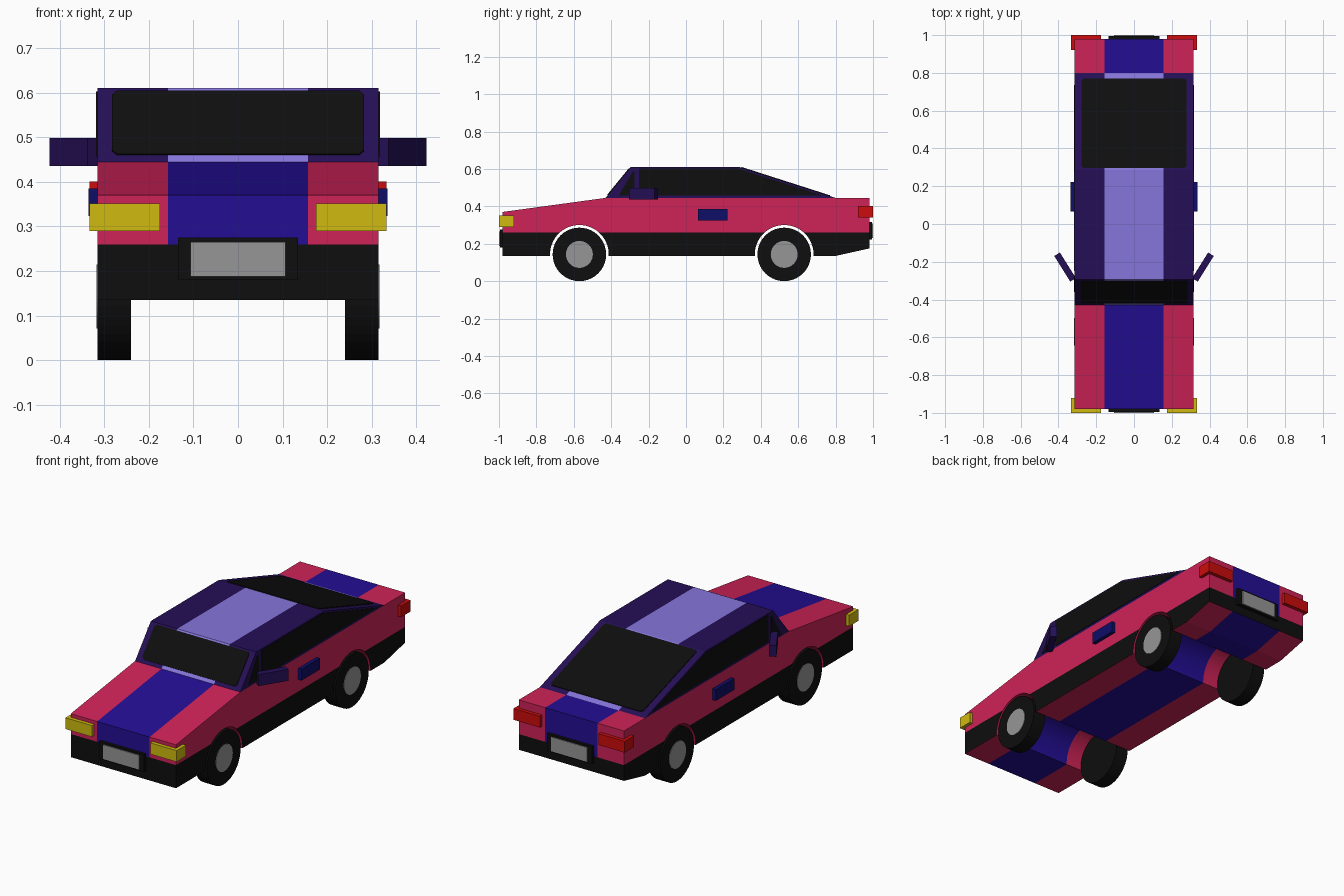
import bpy, bmesh, math
from mathutils import Vector, Matrix

if "Cube" in bpy.data.objects:
    bpy.data.objects.remove(bpy.data.objects["Cube"])


def material(name, r, g, b):
    lin = lambda c: ((c / 255 + 0.055) / 1.055) ** 2.4 if c > 10 else c / 255 / 12.92
    m = bpy.data.materials.new(name)
    m.diffuse_color = (lin(r), lin(g), lin(b), 1)
    m.use_nodes = True
    m.node_tree.nodes["Principled BSDF"].inputs["Base Color"].default_value = m.diffuse_color
    return m


PINK = material("pink paint", 207, 35, 88)
BLUE = material("blue stripe", 35, 14, 148)
PURPLE = material("dark purple", 37, 15, 86)
LILAC = material("lilac stripe", 134, 117, 218)
BLACK = material("black", 14, 14, 14)
GREY = material("grey", 150, 150, 150)
YELLOW = material("yellow lamp", 208, 187, 16)
RED = material("red lamp", 205, 12, 12)
NAVY = material("navy handle", 14, 14, 105)

STRIPE = 0.157   # half width of centre stripe
HALF = 0.315     # half width of body
SILL = 0.26      # top of black lower band
ARCH = 0.157
WHEELS_Y = (-0.57, 0.525)
WHEEL_R = 0.143


def finish(name, bm, mats):
    bmesh.ops.recalc_face_normals(bm, faces=bm.faces[:])
    me = bpy.data.meshes.new(name)
    bm.to_mesh(me)
    bm.free()
    for m in mats:
        me.materials.append(m)
    ob = bpy.data.objects.new(name, me)
    bpy.context.collection.objects.link(ob)
    return ob


def extruded(points, offset):
    bm = bmesh.new()
    face = bm.faces.new([bm.verts.new(p) for p in points])
    new = bmesh.ops.extrude_face_region(bm, geom=[face], use_keep_orig=True)["geom"]
    bmesh.ops.translate(bm, verts=[v for v in new if isinstance(v, bmesh.types.BMVert)], vec=offset)
    return bm


def side_prism(profile, x0, x1):
    return extruded([(x0, y, z) for y, z in profile], (x1 - x0, 0, 0))


def cut(bm, co, no):
    bmesh.ops.bisect_plane(bm, geom=bm.verts[:] + bm.edges[:] + bm.faces[:], plane_co=co, plane_no=no)


def striped(bm, rule):
    """Cut along the centre stripe edges and colour faces by rule."""
    for s in (-1, 1):
        cut(bm, (s * STRIPE, 0, 0), (1, 0, 0))
    bmesh.ops.recalc_face_normals(bm, faces=bm.faces[:])
    for f in bm.faces:
        f.material_index = rule(f.calc_center_median(), f.normal)


def box(name, lo, hi, mat, angle=0):
    lo, hi = Vector(lo), Vector(hi)
    bm = bmesh.new()
    bmesh.ops.create_cube(bm, size=1)
    mx = (Matrix.Translation((lo + hi) / 2) @ Matrix.Rotation(angle, 4, 'Z')
          @ Matrix.Diagonal((*(hi - lo), 1)))
    bm.transform(mx)
    return finish(name, bm, [mat])


def cylinder(name, centre, r, depth, mat):
    bm = bmesh.new()
    bmesh.ops.create_cone(bm, cap_ends=True, segments=40, radius1=r, radius2=r, depth=depth)
    bm.transform(Matrix.Translation(centre) @ Matrix.Rotation(math.pi / 2, 4, 'Y'))
    return finish(name, bm, [mat])


# Lower body with wheel arches cut into the profile
profile = [(-0.98, 0.37), (-0.43, 0.445), (0.98, 0.445), (0.98, 0.175), (0.80, 0.135)]
for wy in reversed(WHEELS_Y):
    a0 = math.asin(-0.008 / ARCH)
    for i in range(33):
        a = a0 + (math.pi - 2 * a0) * i / 32
        profile.append((wy + ARCH * math.cos(a), WHEEL_R + ARCH * math.sin(a)))
profile.append((-0.98, 0.135))
body = side_prism(profile, -HALF, HALF)
bmesh.ops.triangulate(body, faces=body.faces[:])
cut(body, (0, 0, SILL), (0, 0, 1))


def body_rule(c, n):
    outer = abs(n.x) > 0.9 or (abs(n.y) > 0.9 and abs(c.y) > 0.97)
    if c.z < SILL and outer:
        return 2
    return 1 if abs(c.x) < STRIPE and abs(n.x) < 0.5 else 0


striped(body, body_rule)
finish("lower_body", body, [PINK, BLUE, BLACK])

# Cabin
FRONT = ((-0.43, 0.445), (-0.295, 0.61))
REAR = ((0.80, 0.445), (0.285, 0.61))
cabin = side_prism([FRONT[0], FRONT[1], REAR[1], REAR[0]], -HALF, HALF)
striped(cabin, lambda c, n: int(abs(c.x) < STRIPE and n.z > -0.5))
finish("cabin", cabin, [PURPLE, LILAC])


# Windscreen and rear window: thin plates with clipped corners
def sloped_window(name, line, t0, t1, w):
    a, b = (Vector((0, *p)) for p in line)
    d = b - a
    n = Vector((0, -d.z, d.y)).normalized()
    if n.z < 0:
        n = -n
    e = 0.012
    k = e / d.length
    corners = [(-w + e, t0), (w - e, t0), (w, t0 + k), (w, t1 - k),
               (w - e, t1), (-w + e, t1), (-w, t1 - k), (-w, t0 + k)]
    pts = [a + d * t + Vector((x, 0, 0)) for x, t in corners]
    finish(name, extruded(pts, n * 0.004), [BLACK])


sloped_window("windscreen", FRONT, 0.09, 0.955, 0.283)
sloped_window("rear_window", REAR, 0.06, 0.98, 0.277)

quarter = [(-0.36, 0.457), (-0.285, 0.585), (-0.275, 0.585), (-0.275, 0.457)]
main = [(-0.25, 0.457), (-0.25, 0.603), (0.275, 0.603), (0.735, 0.457)]

for s, side in ((-1, "left"), (1, "right")):
    # Side glass
    for nm, prof in (("quarter_window", quarter), ("side_window", main)):
        finish(f"{nm}_{side}", side_prism(prof, s * HALF, s * (HALF + 0.003)), [BLACK])

    # Wheels and hubs
    for wy, end in zip(WHEELS_Y, ("front", "rear")):
        cylinder(f"{end}_wheel_{side}", (s * 0.2775, wy, WHEEL_R), WHEEL_R, 0.075, BLACK)
        cylinder(f"{end}_hub_{side}", (s * 0.3145, wy, WHEEL_R), 0.072, 0.006, GREY)

    # Lamps, handles and mirrors
    def side_box(name, x0, x1, y0, y1, z0, z1, mat, angle=0):
        xs = sorted((s * x0, s * x1))
        box(f"{name}_{side}", (xs[0], y0, z0), (xs[1], y1, z1), mat, angle)

    side_box("headlamp", 0.175, 0.333, -1.0, -0.92, 0.29, 0.351, YELLOW)
    side_box("tail_lamp", 0.175, 0.333, 0.92, 1.0, 0.34, 0.401, RED)
    side_box("door_handle", 0.30, 0.335, 0.065, 0.222, 0.324, 0.385, NAVY)
    side_box("mirror", 0.3475, 0.3825, -0.308, -0.148, 0.436, 0.498, PURPLE, -s * math.radians(32))

# Number plates with black holders
for s, end, z in ((-1, "front", 0.18), (1, "rear", 0.222)):
    ys = sorted((s * 0.97, s * 0.995))
    box(f"{end}_plate_holder", (-0.135, ys[0], z), (0.135, ys[1], z + 0.095), BLACK)
    ys = sorted((s * 0.99, s * 1.0))
    box(f"{end}_plate", (-0.107, ys[0], z + 0.008), (0.107, ys[1], z + 0.085), GREY)
